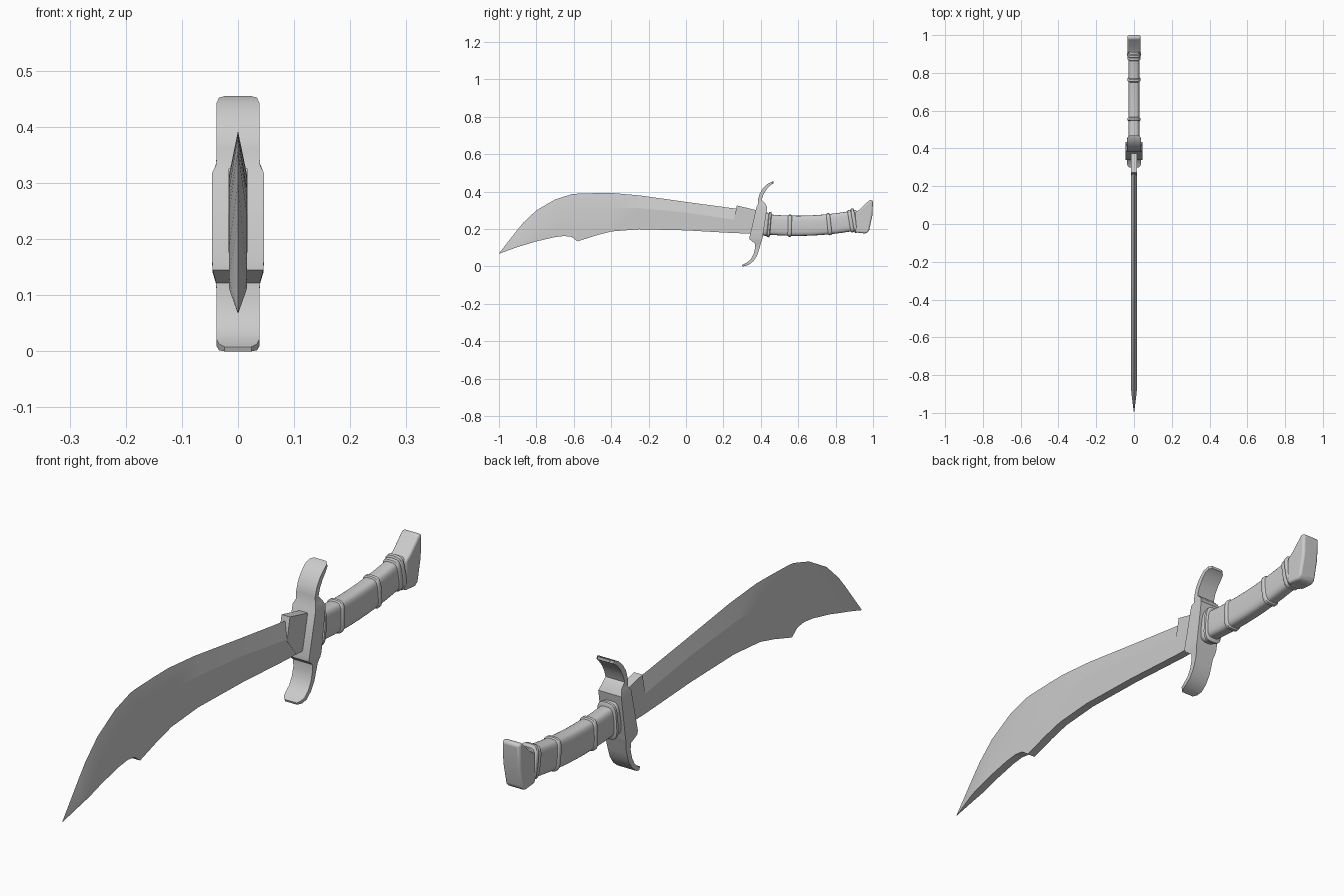
import bpy, bmesh, math
from mathutils import Vector


def finish(name, bm, bevel=0.0, angle=30):
    bmesh.ops.remove_doubles(bm, verts=bm.verts, dist=1e-5)
    bmesh.ops.recalc_face_normals(bm, faces=bm.faces)
    me = bpy.data.meshes.new(name)
    bm.to_mesh(me)
    bm.free()
    ob = bpy.data.objects.new(name, me)
    bpy.context.collection.objects.link(ob)
    bpy.ops.object.select_all(action='DESELECT')
    ob.select_set(True)
    bpy.context.view_layer.objects.active = ob
    bpy.ops.object.shade_smooth_by_angle(angle=math.radians(angle))
    if bevel:
        mod = ob.modifiers.new("bevel", 'BEVEL')
        mod.width, mod.segments = bevel, 3
        mod.limit_method, mod.angle_limit = 'ANGLE', math.radians(40)
    return ob


def loft(name, sections, bevel=0.0, angle=30):
    bm = bmesh.new()
    rings = [[bm.verts.new(p) for p in s] for s in sections]
    n = len(rings[0])
    for a, b in zip(rings, rings[1:]):
        for i in range(n):
            j = (i + 1) % n
            bm.faces.new((a[i], a[j], b[j], b[i]))
    bm.faces.new(rings[0])
    bm.faces.new(rings[-1])
    return finish(name, bm, bevel, angle)


def slab(name, outline, hw, bevel=0.0):
    # (y, z) outline extruded across x
    return loft(name, [[(s * hw, y, z) for y, z in outline] for s in (-1, 1)], bevel)


# Blade: sharp upper edge, ridge, flat spine underneath
# y, edge z, ridge z, spine z, half thickness
blade = [(.38, .295, .245, .176, .016), (.26, .31, .25, .178, .016),
         (.0, .345, .288, .193, .016), (-.25, .38, .312, .199, .016),
         (-.40, .393, .315, .187, .016), (-.48, .392, .308, .166, .016),
         (-.58, .389, .29, .134, .016), (-.612, .386, .28, .158, .016),
         (-.65, .374, .267, .163, .016), (-.70, .358, .245, .157, .016),
         (-.80, .30, .185, .134, .016), (-.87, .234, .135, .113, .016),
         (-.906, .19, .114, .102, .0125), (-1, .07, .069, .068, .0005)]
loft("blade", [[(0, y, t), (w, y, r), (w, y, b), (-w, y, b), (-w, y, r)]
               for y, t, r, b, w in blade], angle=12)

# Thick block where the blade meets the guard
slab("blade_collar", [(.272, .326), (.38, .300), (.38, .175), (.31, .1765), (.255, .245)], .0168)

# S-shaped guard: front (y, z), back (y, z), half width
guard = [(.299, .008, .302, .000, .024), (.309, .013, .316, .002, .034),
         (.325, .021, .336, .009, .038), (.346, .038, .360, .028, .038),
         (.361, .065, .380, .058, .038), (.369, .095, .391, .090, .038),
         (.370, .122, .399, .120, .039), (.340, .145, .405, .140, .045),
         (.340, .160, .410, .155, .046), (.377, .318, .434, .315, .046),
         (.385, .333, .424, .335, .039), (.385, .360, .404, .355, .038),
         (.395, .392, .413, .383, .038), (.413, .420, .428, .408, .038),
         (.438, .443, .447, .431, .038), (.458, .452, .461, .441, .034),
         (.468, .455, .469, .445, .024)]
loft("guard", [[(-w, a, b), (w, a, b), (w, c, d), (-w, c, d)] for a, b, c, d, w in guard], angle=35)


# Grip: rounded section swept along a gently bowed line
def centre(y):
    return .218 + .30 * (y - .645) ** 2 + .03 * (y - .645)


def section(y, hw, hh, n=24):
    slope = .60 * (y - .645) + .03
    up = Vector((0, -slope, 1)).normalized()
    c = Vector((0, y, centre(y)))
    pts = []
    for i in range(n):
        t = 2 * math.pi * i / n
        cs, sn = math.cos(t), math.sin(t)
        x = math.copysign(abs(cs) ** .55, cs) * hw
        z = math.copysign(abs(sn) ** .55, sn) * hh
        pts.append(c + Vector((x, 0, 0)) + up * z)
    return pts


loft("grip", [section(.40 + .052 * i, .030, .054) for i in range(11)], angle=40)


def band(name, y, width, hw, hh):
    h = width / 2
    loft(name, [section(y - h, hw - .004, hh - .005), section(y - h * .6, hw, hh),
                section(y + h * .6, hw, hh), section(y + h, hw - .004, hh - .005)], angle=50)


# Raised bands on the grip
band("front_ferrule", .425, .03, .034, .062)
band("front_ring", .445, .016, .038, .068)
for i, y in enumerate((.555, .765)):
    band("grip_band_%d" % i, y, .02, .034, .059)
band("rear_ferrule", .882, .02, .034, .060)
band("rear_ring", .899, .018, .036, .066)

# Flared pommel
slab("pommel", [(.905, .288), (.930, .305), (.983, .357), (1.0, .352), (.996, .27),
                (.978, .187), (.962, .176), (.905, .182)], .035, bevel=.012)
